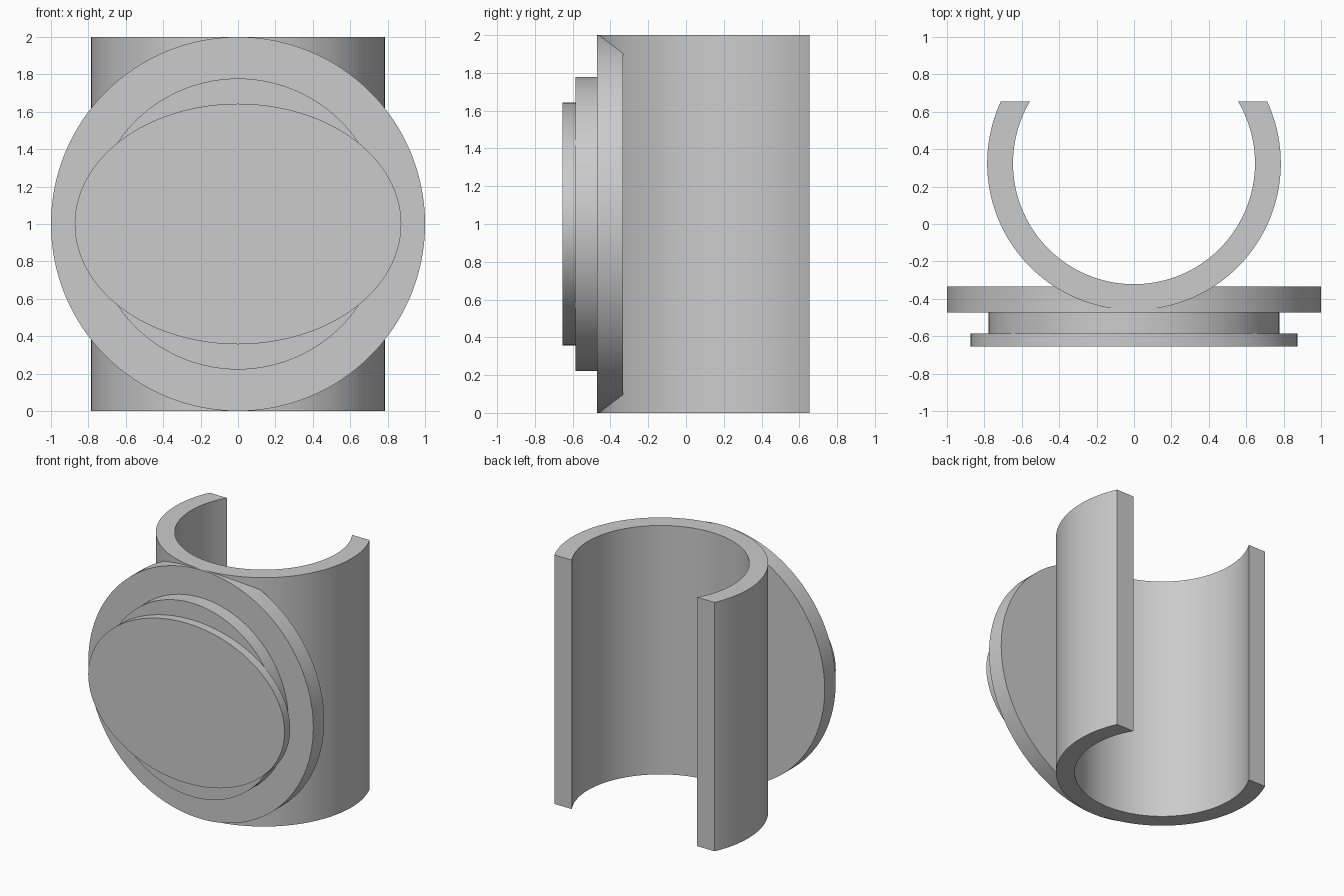
import bpy, bmesh, math

cube = bpy.data.objects.get("Cube")
if cube:
    bpy.data.objects.remove(cube, do_unlink=True)

grey = bpy.data.materials.new("plain_grey")
grey.use_nodes = True
COLOUR = (0.6, 0.6, 0.6, 1)
grey.diffuse_color = COLOUR
grey.node_tree.nodes["Principled BSDF"].inputs["Base Color"].default_value = COLOUR


def extrude_outline(name, points, offset):
    """Fill a closed outline, extrude it by offset and smooth the curved walls."""
    bm = bmesh.new()
    face = bm.faces.new([bm.verts.new(p) for p in points])
    ext = bmesh.ops.extrude_face_region(bm, geom=[face], use_keep_orig=True)
    moved = [g for g in ext["geom"] if isinstance(g, bmesh.types.BMVert)]
    bmesh.ops.translate(bm, verts=moved, vec=offset)
    bmesh.ops.recalc_face_normals(bm, faces=bm.faces)
    mesh = bpy.data.meshes.new(name)
    bm.to_mesh(mesh)
    bm.free()
    mesh.materials.append(grey)
    obj = bpy.data.objects.new(name, mesh)
    bpy.context.collection.objects.link(obj)
    bpy.ops.object.select_all(action='DESELECT')
    obj.select_set(True)
    bpy.context.view_layer.objects.active = obj
    bpy.ops.object.shade_smooth_by_angle(angle=math.radians(30))


def oval_plate(name, rx, rz, front, back, steps=128):
    """Upright round or oval plate facing the front."""
    angles = [2 * math.pi * i / steps for i in range(steps)]
    ring = [(rx * math.cos(a), front, 1 + rz * math.sin(a)) for a in angles]
    extrude_outline(name, ring, (0, back - front, 0))


# Open clip: C-shaped tube cut flat at the back
CENTRE, CUT, OUTER, INNER = 0.325, 0.655, 0.785, 0.647


def arc(radius, steps=96):
    start = math.asin((CUT - CENTRE) / radius)
    sweep = math.pi + 2 * start
    angles = [start - sweep * i / steps for i in range(steps + 1)]
    return [(radius * math.cos(a), CENTRE + radius * math.sin(a), 0) for a in angles]


extrude_outline("clip_tube", arc(OUTER) + arc(INNER)[::-1], (0, 0, 2))

# Stacked plates on the front
oval_plate("base_disc", 1.0, 1.0, -0.472, -0.333)
oval_plate("middle_disc", 0.778, 0.778, -0.585, -0.472)
oval_plate("front_oval", 0.873, 0.643, -0.655, -0.585)
